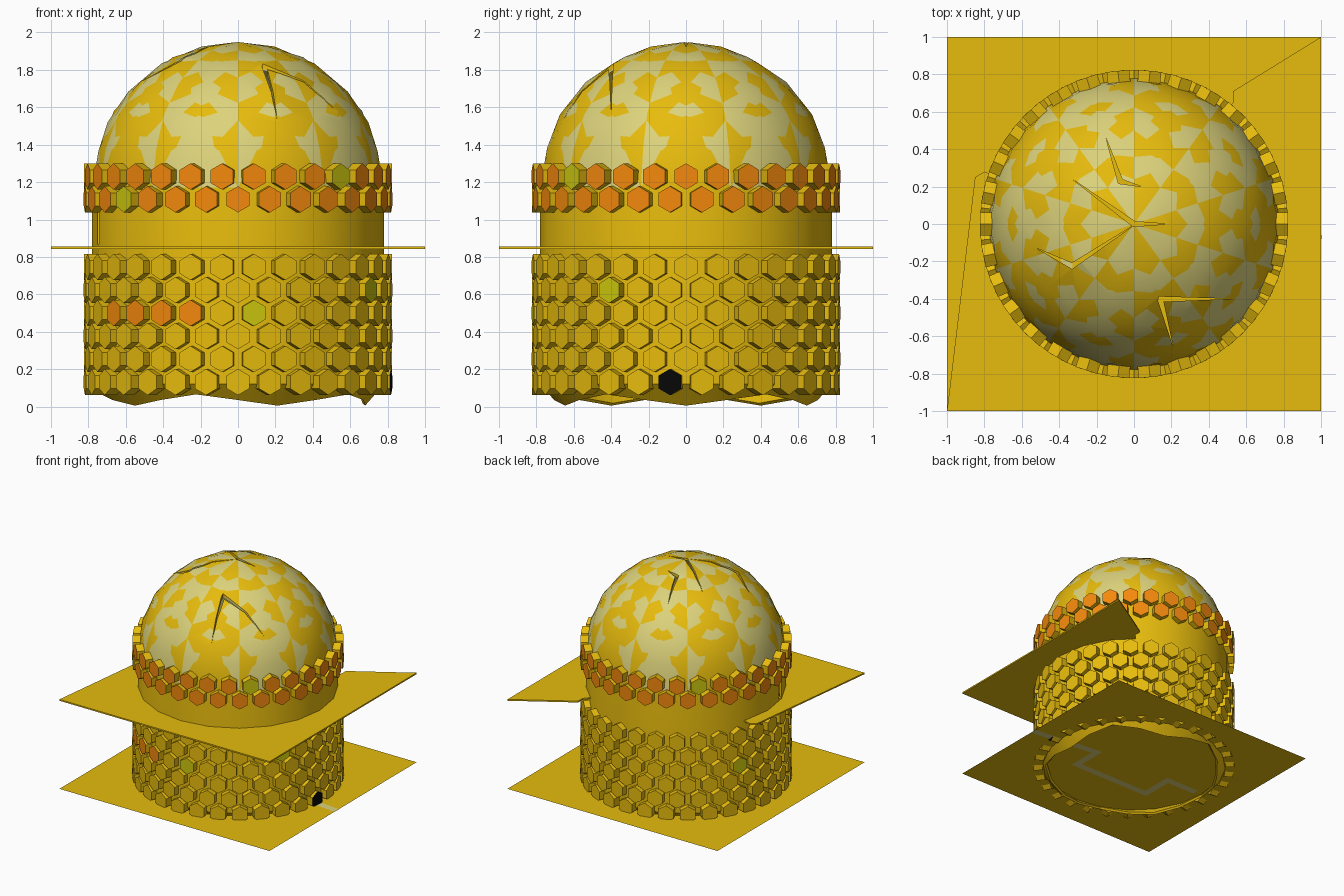
import bpy, bmesh
from math import sin, cos, pi, radians, atan2, hypot
from mathutils import Vector, Matrix

if "Cube" in bpy.data.objects:
    bpy.data.objects.remove(bpy.data.objects["Cube"])

def material(name, rgb):
    m = bpy.data.materials.new(name)
    m.diffuse_color = (*rgb, 1)
    m.use_nodes = True
    m.node_tree.nodes["Principled BSDF"].inputs["Base Color"].default_value = m.diffuse_color
    return m

GOLD = material("gold", (0.8, 0.5, 0.004))
PALE = material("pale", (0.72, 0.65, 0.2))
ORANGE = material("orange", (0.9, 0.25, 0.004))
LIME = material("lime", (0.6, 0.56, 0.004))
BLACK = material("black", (0.002, 0.002, 0.002))

def add_object(name, bm, mats):
    bmesh.ops.recalc_face_normals(bm, faces=bm.faces[:])
    me = bpy.data.meshes.new(name)
    bm.to_mesh(me)
    bm.free()
    for m in mats:
        me.materials.append(m)
    ob = bpy.data.objects.new(name, me)
    bpy.context.collection.objects.link(ob)
    return ob

def prism(name, pts, z0, z1, mats=(GOLD,)):
    bm = bmesh.new()
    f = bm.faces.new([bm.verts.new((x, y, z0)) for x, y in pts])
    top = bmesh.ops.extrude_face_region(bm, geom=[f])["geom"]
    for v in top:
        if isinstance(v, bmesh.types.BMVert):
            v.co.z = z1
    return add_object(name, bm, mats)

def carve(obs, cutters):
    for ob in obs:
        for c in cutters:
            c.hide_render = True
            m = ob.modifiers.new("cut", 'BOOLEAN')
            m.operation, m.object, m.solver = 'DIFFERENCE', c, 'EXACT'
        dg = bpy.context.evaluated_depsgraph_get()
        me = bpy.data.meshes.new_from_object(ob.evaluated_get(dg))
        ob.modifiers.clear()
        ob.data = me
    for c in cutters:
        bpy.data.objects.remove(c)

# Geodesic half spheres: the gold one carries the wall, the pale one is turned
# half a step so that its facets show through
R, ZC = 0.78, 1.17

def half_sphere(radius, turn):
    bm = bmesh.new()
    bmesh.ops.create_icosphere(bm, subdivisions=3, radius=radius)
    bmesh.ops.delete(bm, geom=[v for v in bm.verts if v.co.z < -0.01], context='VERTS')
    bm.transform(Matrix.Translation((0, 0, ZC)) @ Matrix.Rotation(turn, 4, 'Z'))
    return bm

def extrude_rim(bm, place):
    rim = [e for e in bm.edges if e.is_boundary]
    for g in bmesh.ops.extrude_edge_only(bm, edges=rim)["geom"]:
        if isinstance(g, bmesh.types.BMVert):
            g.co = place(atan2(g.co.y, g.co.x))

def ring(r, z):
    return lambda a: Vector((r * cos(a), r * sin(a), z))

def scallop(a):
    w = (1 + cos(5 * (a - radians(252)))) / 2
    return ring(0.68 + 0.05 * w, 0.005 + 0.06 * w)(a)

def finish_shell(name, bm, mat):
    for f in bm.faces:
        f.smooth = True
    ob = add_object(name, bm, (mat,))
    sol = ob.modifiers.new("thickness", 'SOLIDIFY')
    sol.thickness, sol.offset = 0.02, -1
    return ob

bm = half_sphere(R, 0)
extrude_rim(bm, ring(R, 0.12))
extrude_rim(bm, scallop)
shell = finish_shell("domed_shell", bm, GOLD)
inner_dome = finish_shell("pale_dome", half_sphere(R, pi / 5), PALE)

# Cracks: tapered wedges cut down through the dome (from wide end to tip)
cracks = [((-0.07, 0.22), (-0.15, 0.46)), ((-0.08, 0.23), (0.04, 0.2)),
          ((0, 0), (-0.33, 0.24)), ((-0.01, 0), (0.18, 0)),
          ((-0.34, -0.23), (0.01, 0.0)), ((-0.33, -0.225), (-0.52, -0.13)),
          ((0.14, -0.4), (0.21, -0.66)), ((0.13, -0.402), (0.53, -0.4))]
cutters = []
for i, ((x0, y0), (x1, y1)) in enumerate(cracks):
    dx, dy = x1 - x0, y1 - y0
    n = 0.014 / hypot(dx, dy)
    pts = [(x0 - dy * n, y0 + dx * n), (x0 + dy * n, y0 - dx * n), (x1, y1)]
    cutters.append(prism("crack_cutter", pts, 1.4 + 0.003 * i, 2.1 + 0.003 * i))
# Narrow slit in the left wall
cutters.append(prism("slit_cutter", [(-0.9, -0.19), (-0.9, -0.24), (-0.6, -0.24), (-0.6, -0.19)], 0.87, 1.08))
carve([shell, inner_dome], cutters)

# Hexagonal cells around the wall, alternate rows shifted by half a step
def hex_rows(name, rows, special, base):
    bm = bmesh.new()
    for row, z in enumerate(rows):
        for k in range(30):
            off = 12 * k + 6 * (row % 2)
            a = radians(270 + off)
            n, t = Vector((cos(a), sin(a), 0)), Vector((-sin(a), cos(a), 0))
            loops = []
            for r in (0.75, 0.823):
                loops.append([bm.verts.new(n * r + t * 0.07 * sin(j * pi / 3)
                              + Vector((0, 0, z + 0.07 * cos(j * pi / 3)))) for j in range(6)])
            bm.faces.new(loops[0])
            bm.faces.new(loops[1]).material_index = special.get((row, off % 360), base)
            for j in range(6):
                i = (j + 1) % 6
                bm.faces.new((loops[0][j], loops[0][i], loops[1][i], loops[1][j]))
    add_object(name, bm, (GOLD, ORANGE, LIME, BLACK))

lower = {(3, 342): 1, (3, 330): 1, (3, 318): 1, (3, 306): 1,
         (3, 6): 2, (4, 60): 2, (3, 246): 2, (0, 84): 3}
hex_rows("lower_hex_cells", [0.131 + 0.123 * i for i in range(6)], lower, 0)
hex_rows("upper_hex_cells", [1.108, 1.23], {(1, 42): 2, (0, 312): 2, (1, 222): 2}, 1)

# Broken square gallery plate around the wall
plate = prism("gallery_plate", [(-1, -1), (1, -1), (1, 1), (0.53, 0.71), (0.53, 0.65),
                                (0, 0), (-0.8, 0.28), (-0.85, 0.25)], 0.843, 0.855)
hole = prism("plate_cutter", [(0.77 * cos(i * pi / 32), 0.77 * sin(i * pi / 32)) for i in range(64)], 0.7, 1)
carve([plate], [hole])

# Square ground sheet, the foot of the shell pokes through it
GZ = 0.085
bm = bmesh.new()
bmesh.ops.create_grid(bm, x_segments=1, y_segments=1, size=1, matrix=Matrix.Translation((0, 0, GZ)))
add_object("ground_sheet", bm, (GOLD,))

# Pale winding path from the dark cell across the floor
path = [(1, -0.09), (0.38, -0.02), (0.38, -0.28), (-0.36, -0.28), (-0.36, 0), (-0.66, 0)]
bm = bmesh.new()
for p, q in zip(path, path[1:]):
    p, q = Vector((*p, GZ)), Vector((*q, GZ))
    d = (q - p).normalized() * 0.03
    s = Vector((-d.y, d.x, 0))
    if p.x < 1:
        p = p - d
    for z in (-0.002, 0.002):
        h = Vector((0, 0, z))
        bm.faces.new([bm.verts.new(c + h) for c in (p - s, q - s, q + s, p + s)])
add_object("floor_path", bm, (PALE,))

# Smooth domes with crisp crack edges
bpy.ops.object.select_all(action='DESELECT')
for ob in (shell, inner_dome):
    ob.select_set(True)
bpy.context.view_layer.objects.active = shell
bpy.ops.object.shade_smooth_by_angle(angle=radians(30))
